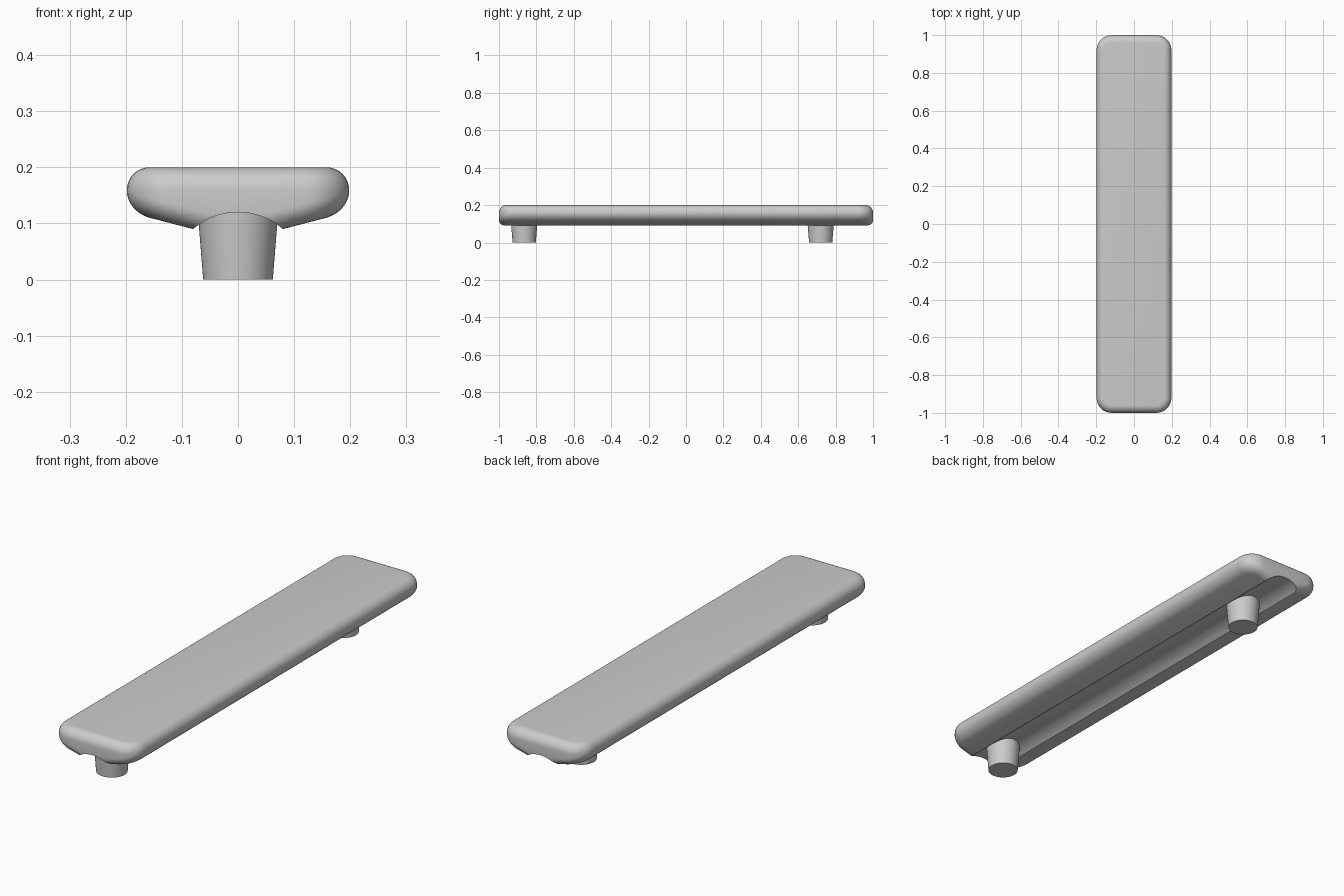
import bpy
import bmesh
from math import cos, sin, pi, radians

if "Cube" in bpy.data.objects:
    bpy.data.objects.remove(bpy.data.objects["Cube"])

grey = bpy.data.materials.new("satin grey")
grey.use_nodes = True
grey.diffuse_color = (0.6, 0.6, 0.6, 1)
grey.node_tree.nodes["Principled BSDF"].inputs["Base Color"].default_value = (0.6, 0.6, 0.6, 1)

HALF_W, HALF_L, TOP = 0.198, 1.0, 0.2
CORNER, FILLET, UNDER = 0.08, 0.04, 0.036
STEPS = 8


def make_object(name, bm):
    bmesh.ops.recalc_face_normals(bm, faces=bm.faces)
    mesh = bpy.data.meshes.new(name)
    bm.to_mesh(mesh)
    bm.free()
    mesh.materials.append(grey)
    obj = bpy.data.objects.new(name, mesh)
    bpy.context.collection.objects.link(obj)
    return obj


def select_only(obj):
    bpy.ops.object.select_all(action='DESELECT')
    obj.select_set(True)
    bpy.context.view_layer.objects.active = obj


def cone(name, r1, r2, depth, centre, along_y=False):
    bm = bmesh.new()
    bmesh.ops.create_cone(bm, cap_ends=True, segments=64, radius1=r1, radius2=r2, depth=depth)
    obj = make_object(name, bm)
    obj.location = centre
    if along_y:
        obj.rotation_euler.x = pi / 2
    return obj


def outline(inset):
    """Rounded rectangle: the front half left to right, then the back half mirrored."""
    r = CORNER - inset
    cx, cy = HALF_W - CORNER, HALF_L - CORNER
    arc = [(cx + r * sin(a), -cy - r * cos(a))
           for a in (pi / 2 * i / STEPS for i in range(STEPS + 1))]
    right = [(0.06, -cy - r)] + arc
    front = [(-x, y) for x, y in reversed(right)] + right
    return front + [(x, -y) for x, y in reversed(front)]


def underside(x):
    return 0.09 + 0.26 * (max(abs(x), 0.06) - 0.08)


# Bar: stacked rounded outlines, filleted above and below, with a shallow V underside
bm = bmesh.new()
rings = []
angles = [pi / 2 * i / STEPS for i in range(STEPS + 1)]
for a in reversed(angles):
    rings.append([bm.verts.new((x, y, underside(x) + UNDER * (1 - sin(a))))
                  for x, y in outline(FILLET * (1 - cos(a)))])
for a in angles:
    rings.append([bm.verts.new((x, y, TOP - FILLET * (1 - sin(a))))
                  for x, y in outline(FILLET * (1 - cos(a)))])
n = len(rings[0])
for low, high in zip(rings, rings[1:]):
    for i in range(n):
        j = (i + 1) % n
        bm.faces.new((low[i], low[j], high[j], high[i]))
bm.faces.new(rings[-1])
for i in range(n // 2 - 1):
    b = rings[0]
    bm.faces.new((b[i], b[n - 1 - i], b[n - 2 - i], b[i + 1]))
bar = make_object("bar", bm)

# Rounded channel along the whole underside
cutter = cone("channel_cutter", 0.1217, 0.1217, 2.4, (0, 0, -0.0017), along_y=True)
cutter.hide_render = True
channel = bar.modifiers.new("channel", 'BOOLEAN')
channel.operation = 'DIFFERENCE'
channel.solver = 'EXACT'
channel.object = cutter
select_only(bar)
bpy.ops.object.modifier_apply(modifier=channel.name)
bpy.data.objects.remove(cutter)

# Tapered mounting posts
front_post = cone("front_post", 0.062, 0.0725, 0.13, (0, -0.865, 0.065))
back_post = cone("back_post", 0.062, 0.0725, 0.13, (0, 0.72, 0.065))

for part in (bar, front_post, back_post):
    select_only(part)
    bpy.ops.object.shade_smooth_by_angle(angle=radians(25))
